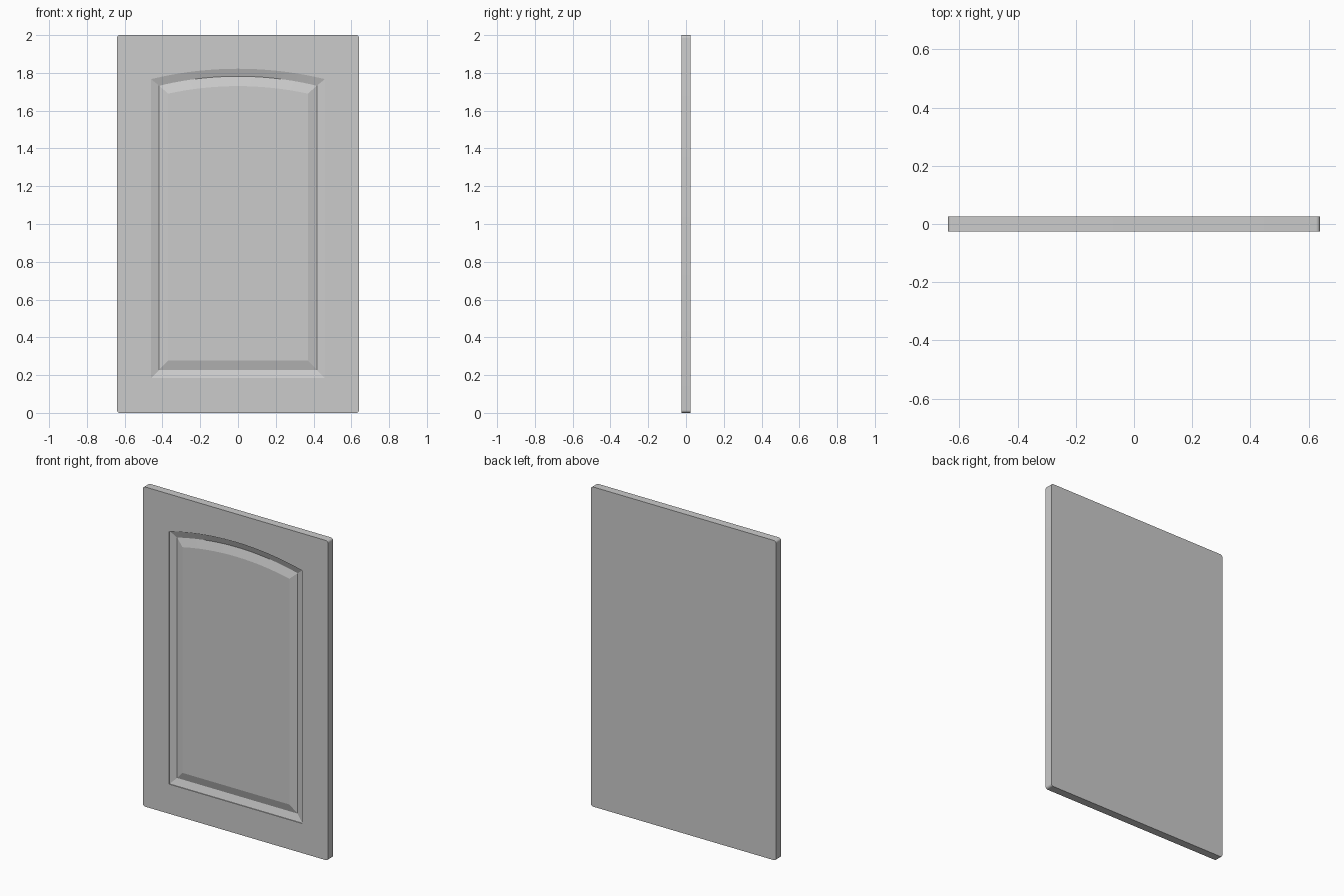
import bpy, bmesh, math

if "Cube" in bpy.data.objects:
    bpy.data.objects.remove(bpy.data.objects["Cube"])

W, H, T = 0.64, 2.0, 0.025      # half width, height, half thickness
R, CORNER = 0.015, 8            # outline corner radius and segments
ARCH = 24                       # arch segments


def slab_outline():
    """Rounded rectangle in x/z, counter-clockwise from bottom left."""
    pts = []
    for sx, sz, start in ((-1, 0, 180), (1, 0, 270), (1, 1, 0), (-1, 1, 90)):
        cx, cz = sx * (W - R), (H - R if sz else R)
        for i in range(CORNER + 1):
            a = math.radians(start + 90 * i / CORNER)
            pts.append((cx + R * math.cos(a), cz + R * math.sin(a)))
    return pts


def arched_outline(w, bottom, shoulder, crown):
    """Rectangle with a shallow circular arch on top."""
    rise = crown - shoulder
    rad = (w * w + rise * rise) / (2 * rise)
    half = math.asin(w / rad)
    pts = [(-w, bottom), (w, bottom)]
    for i in range(ARCH + 1):
        a = half * (1 - 2 * i / ARCH)
        pts.append((rad * math.sin(a), crown - rad + rad * math.cos(a)))
    return pts


bm = bmesh.new()


def loop(pts, y):
    return [bm.verts.new((x, y, z)) for x, z in pts]


def join(a, b):
    n = len(a)
    for i in range(n):
        j = (i + 1) % n
        bm.faces.new((a[i], a[j], b[j], b[i]))


# slab edges and back
front = loop(slab_outline(), -T)
back = loop(slab_outline(), T)
join(front, back)
bm.faces.new(back)

# routed groove: small step, slope down, slope up to the raised field
rim_shape = arched_outline(0.46, 0.185, 1.767, 1.822)
rim = loop(rim_shape, -T)
step = loop(rim_shape, -T + 0.005)
valley = loop(arched_outline(0.417, 0.228, 1.732, 1.782), -T + 0.019)
field = loop(arched_outline(0.37, 0.278, 1.69, 1.73), -T + 0.004)
join(rim, step)
join(step, valley)
join(valley, field)
bm.faces.new(field)

# front frame: two rails and two stiles, mitred at the corners
m = CORNER + 1
rim_corner = [0, 1, 2, 2 + ARCH, len(rim)]
for k in range(4):
    s = k * m + CORNER // 2
    outer = [front[i % len(front)] for i in range(s, s + m + 1)]
    inner = [rim[i % len(rim)] for i in range(rim_corner[k], rim_corner[k + 1] + 1)]
    bm.faces.new(outer + inner[::-1])

bmesh.ops.recalc_face_normals(bm, faces=bm.faces)
mesh = bpy.data.meshes.new("cabinet_door")
bm.to_mesh(mesh)
bm.free()
door = bpy.data.objects.new("cabinet_door", mesh)
bpy.context.collection.objects.link(door)
bpy.context.view_layer.objects.active = door
door.select_set(True)
bpy.ops.object.shade_smooth_by_angle(angle=math.radians(12))
